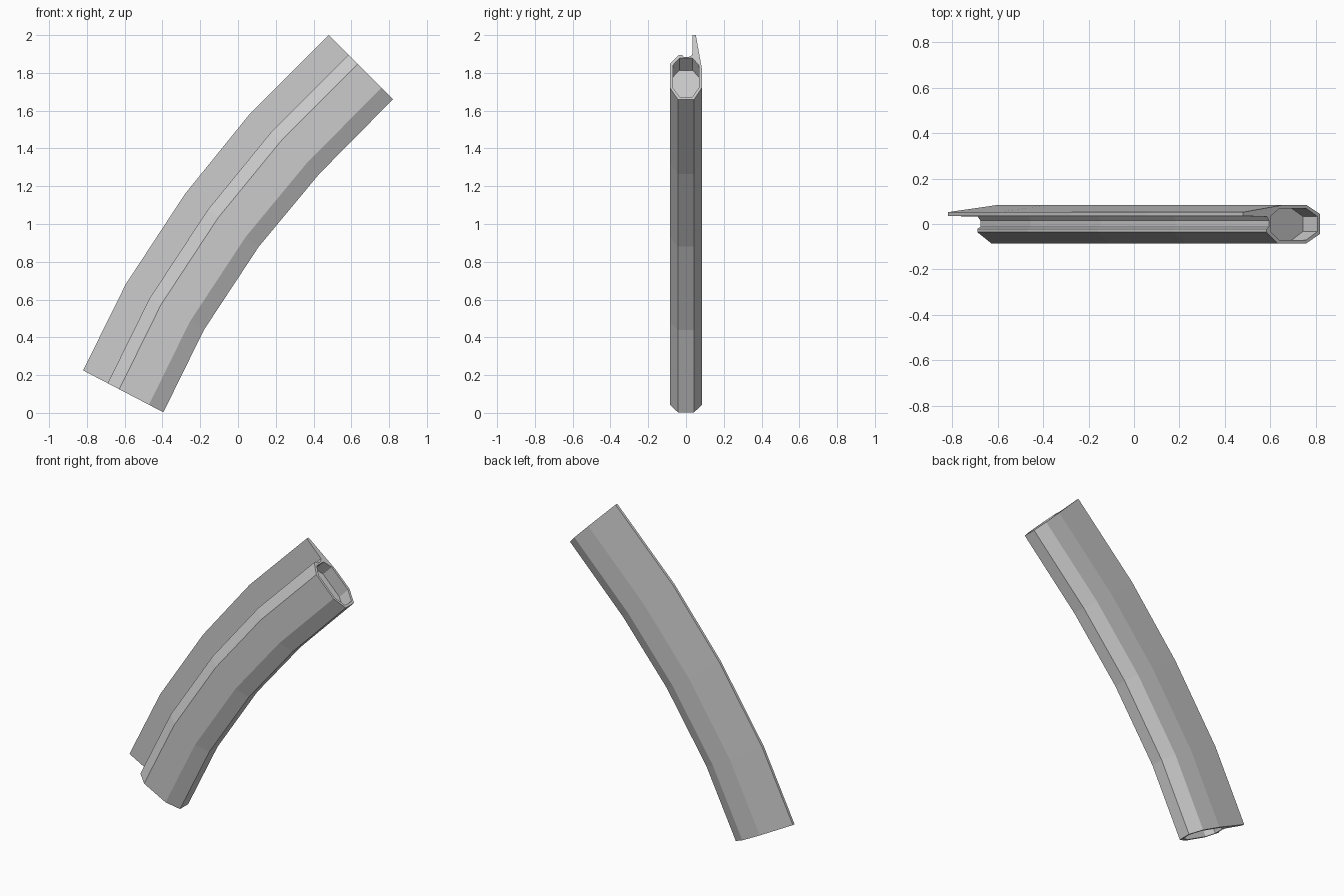
import bpy, bmesh
from mathutils import Vector

if "Cube" in bpy.data.objects:
    bpy.data.objects.remove(bpy.data.objects["Cube"])

# Outer and inner edge of the curved body at each station (x, z)
outer = [(-.82, .225), (-.595, .68), (-.28, 1.16), (.06, 1.58), (.48, 2.0)]
inner = [(-.395, .003), (-.18, .44), (.11, .88), (.43, 1.265), (.82, 1.66)]

# Cross-section: fraction from outer to inner edge, and y
profile = [(0, .035), (0, .052), (.52, .084), (.82, .084), (1, .043),
           (1, -.043), (.82, -.085), (.45, -.085), (.306, -.036),
           (.306, -.022), (.337, -.013), (.337, .015), (.31, .033)]
hole = [(.36, -.035), (.36, .035), (.47, .068), (.82, .068),
        (.965, .033), (.965, -.033), (.82, -.07), (.47, -.07)]
DEPTH = .09

bm = bmesh.new()


def ring(shape, i, shift=Vector()):
    o = Vector((outer[i][0], 0, outer[i][1]))
    n = Vector((inner[i][0], 0, inner[i][1]))
    return [bm.verts.new(o.lerp(n, s) + Vector((0, y, 0)) + shift) for s, y in shape]


def bridge(a, b):
    for k in range(len(a)):
        j = (k + 1) % len(a)
        bm.faces.new((a[k], a[j], b[j], b[k]))


def loop_edges(r):
    edges = []
    for k in range(len(r)):
        pair = (r[k], r[(k + 1) % len(r)])
        edges.append(bm.edges.get(pair) or bm.edges.new(pair))
    return edges


# Curved outer shell with the side flange
rings = [ring(profile, i) for i in range(len(outer))]
for a, b in zip(rings, rings[1:]):
    bridge(a, b)

# Recessed octagonal socket in each end
for i, sign in ((0, 1), (len(outer) - 1, -1)):
    across = Vector((inner[i][0] - outer[i][0], 0, inner[i][1] - outer[i][1])).normalized()
    along = Vector((-across.z, 0, across.x)) * sign * DEPTH
    mouth, floor = ring(hole, i), ring(hole, i, along)
    bridge(mouth, floor)
    bm.faces.new(floor)
    bmesh.ops.triangle_fill(bm, use_beauty=True,
                            edges=loop_edges(rings[i]) + loop_edges(mouth))

bmesh.ops.recalc_face_normals(bm, faces=bm.faces[:])
mesh = bpy.data.meshes.new("curved_tube")
bm.to_mesh(mesh)
bm.free()
bpy.context.collection.objects.link(bpy.data.objects.new("curved_tube", mesh))
